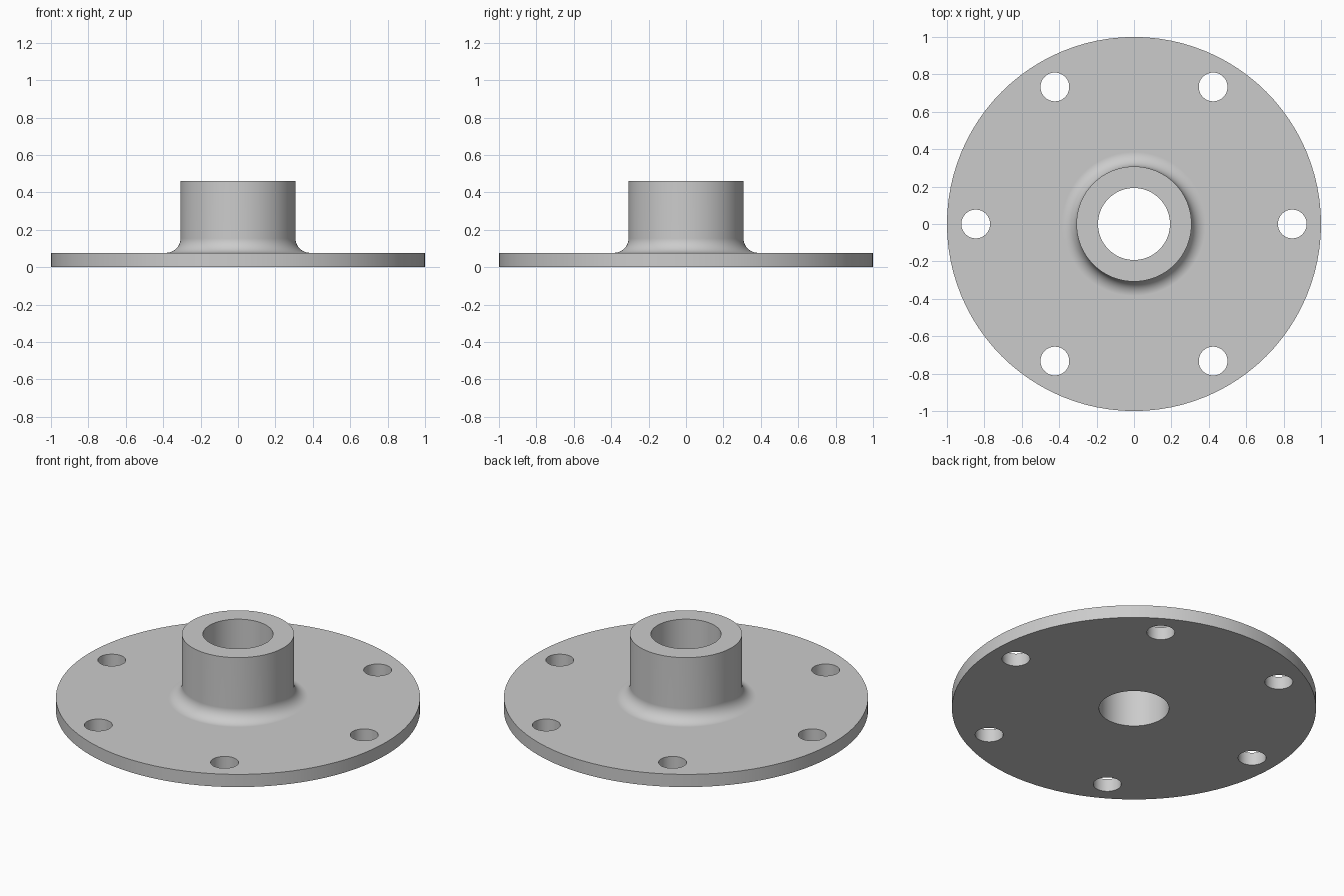
import bpy, bmesh
from math import sin, cos, pi, radians

if "Cube" in bpy.data.objects:
    bpy.data.objects.remove(bpy.data.objects["Cube"], do_unlink=True)

U = 1 / 13            # design unit: the disc radius is 13 units
SIDES = 96
FILLET_STEPS = 10

steel = bpy.data.materials.new("light_grey_steel")
steel.use_nodes = True
colour = (0.6, 0.6, 0.6, 1)
steel.diffuse_color = colour
steel.node_tree.nodes["Principled BSDF"].inputs["Base Color"].default_value = colour


def lathe(name, profile):
    """Revolve a closed (radius, height) profile around z."""
    bm = bmesh.new()
    rings = [[bm.verts.new((r * U * cos(2 * pi * i / SIDES), r * U * sin(2 * pi * i / SIDES), z * U))
              for i in range(SIDES)] for r, z in profile]
    for a, b in zip(rings, rings[1:] + rings[:1]):
        for i in range(SIDES):
            j = (i + 1) % SIDES
            bm.faces.new((a[i], a[j], b[j], b[i]))
    bmesh.ops.recalc_face_normals(bm, faces=bm.faces)
    mesh = bpy.data.meshes.new(name)
    bm.to_mesh(mesh)
    bm.free()
    obj = bpy.data.objects.new(name, mesh)
    bpy.context.collection.objects.link(obj)
    mesh.materials.append(steel)
    return obj


# Disc, concave fillet and hub with a through bore, as one turned profile
fillet = [(5 - sin(t), 2 - cos(t))
          for t in (k * pi / 2 / FILLET_STEPS for k in range(FILLET_STEPS + 1))]
flange = lathe("hub_flange", [(2.5, 0), (13, 0), (13, 1)] + fillet + [(4, 6), (2.5, 6)])

# Six bolt holes on a circle
bm = bmesh.new()
for k in range(6):
    hole = bmesh.ops.create_cone(bm, cap_ends=True, segments=48, radius1=U, radius2=U, depth=4 * U)
    a = k * pi / 3
    bmesh.ops.translate(bm, verts=hole["verts"], vec=(11 * U * cos(a), 11 * U * sin(a), U / 2))
mesh = bpy.data.meshes.new("bolt_hole_cutter")
bm.to_mesh(mesh)
bm.free()
mesh.materials.append(steel)
cutter = bpy.data.objects.new("bolt_hole_cutter", mesh)
bpy.context.collection.objects.link(cutter)

bpy.ops.object.select_all(action="DESELECT")
bpy.context.view_layer.objects.active = flange
flange.select_set(True)
cut = flange.modifiers.new("bolt_holes", "BOOLEAN")
cut.operation = "DIFFERENCE"
cut.solver = "EXACT"
cut.object = cutter
bpy.ops.object.modifier_apply(modifier=cut.name)
bpy.data.objects.remove(cutter, do_unlink=True)

# Smooth curved walls, crisp rims, flat plate
bpy.ops.object.shade_smooth_by_angle(angle=radians(30))
weighted = flange.modifiers.new("weighted_normals", "WEIGHTED_NORMAL")
weighted.keep_sharp = True
